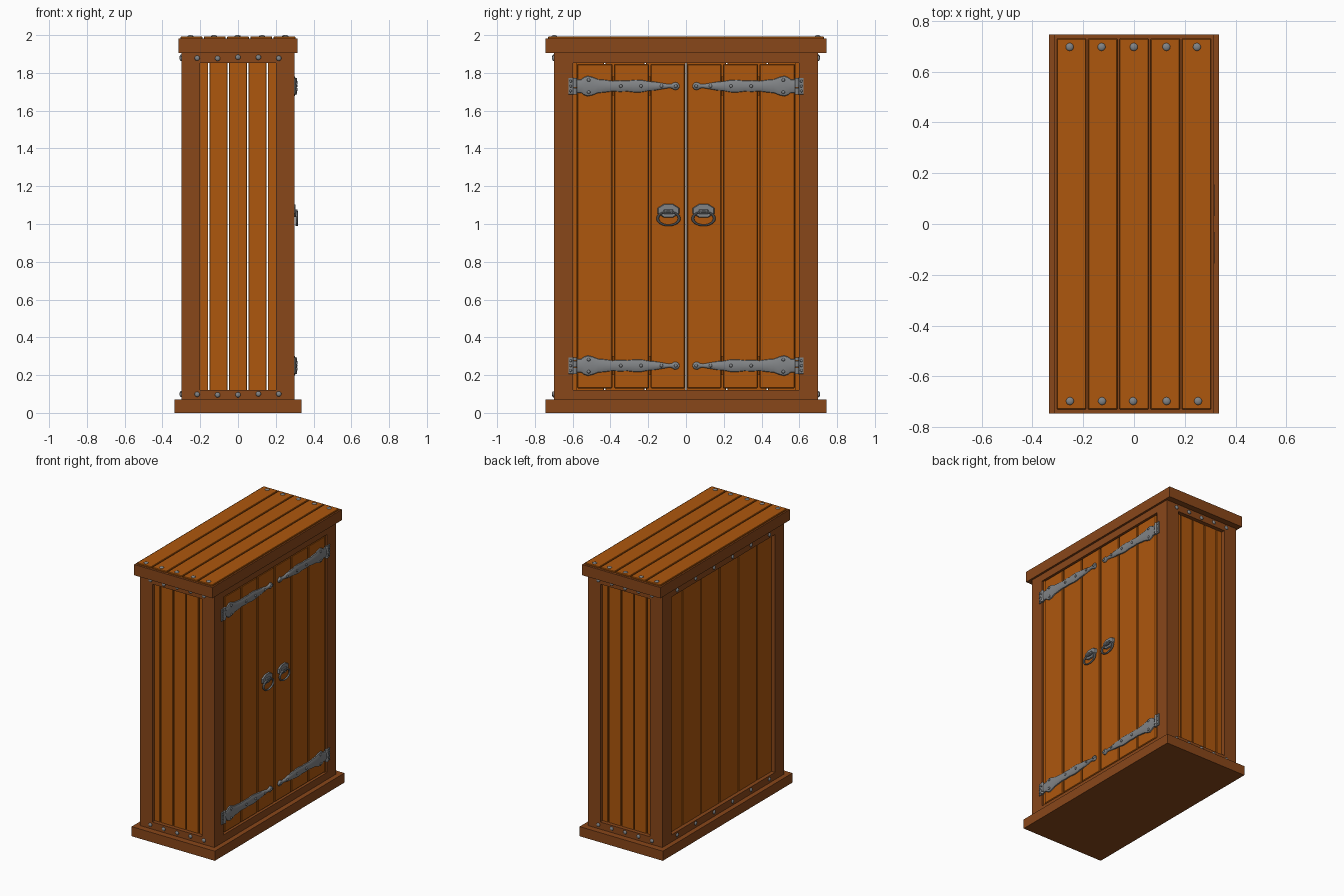
import bpy, bmesh, math, random
from mathutils import Matrix, Vector

if "Cube" in bpy.data.objects:
    bpy.data.objects.remove(bpy.data.objects["Cube"])

random.seed(4)


def material(name, rgb):
    m = bpy.data.materials.new(name)
    m.diffuse_color = (*rgb, 1)
    m.use_nodes = True
    m.node_tree.nodes["Principled BSDF"].inputs["Base Color"].default_value = m.diffuse_color
    return m


FRAME = material("dark_wood", (0.25, 0.063, 0.010))
PLANK = material("light_wood", (0.42, 0.095, 0.004))
IRON = material("iron", (0.22, 0.23, 0.24))


def finish(name, bm, mat, smooth=False):
    bmesh.ops.recalc_face_normals(bm, faces=bm.faces)
    me = bpy.data.meshes.new(name)
    bm.to_mesh(me)
    bm.free()
    me.materials.append(mat)
    ob = bpy.data.objects.new(name, me)
    bpy.context.collection.objects.link(ob)
    if smooth:
        bpy.ops.object.select_all(action='DESELECT')
        ob.select_set(True)
        bpy.context.view_layer.objects.active = ob
        bpy.ops.object.shade_smooth_by_angle(angle=math.radians(40))
    return ob


def box(name, x, y, z, mat, bevel=0.0):
    """Box given by (min, max) on each axis."""
    bm = bmesh.new()
    lo, hi = zip(*(sorted(r) for r in (x, y, z)))
    c = Vector([(a + b) / 2 for a, b in zip(lo, hi)])
    s = [b - a for a, b in zip(lo, hi)]
    bmesh.ops.create_cube(bm, size=1, matrix=Matrix.Translation(c) @ Matrix.Diagonal((*s, 1)))
    if bevel:
        bmesh.ops.bevel(bm, geom=bm.edges[:], offset=bevel, segments=1, affect='EDGES')
    return finish(name, bm, mat)


def bolts(name, points, normal, r=0.014, h=0.008):
    """A group of domed bolt heads facing along normal."""
    bm = bmesh.new()
    rot = Vector((0, 0, 1)).rotation_difference(Vector(normal)).to_matrix().to_4x4()
    for p in points:
        bmesh.ops.create_uvsphere(bm, u_segments=12, v_segments=8, radius=1,
                                  matrix=Matrix.Translation(p) @ rot @ Matrix.Diagonal((r, r, h, 1)))
    return finish(name, bm, IRON, True)


def cylinder(name, center, r, depth, segs=12):
    bm = bmesh.new()
    bmesh.ops.create_cone(bm, cap_ends=True, segments=segs, radius1=r, radius2=r, depth=depth,
                          matrix=Matrix.Translation(center))
    return finish(name, bm, IRON, True)


def jitter():
    return random.uniform(-0.004, 0.004)


# Plinth and crown
box("plinth", (-0.335, 0.335), (-0.745, 0.745), (0, 0.07), FRAME)
box("crown", (-0.315, 0.315), (-0.745, 0.745), (1.905, 1.983), FRAME)

# Top planks with bolts at both ends
for i in range(5):
    c = (i - 2) * 0.123
    box(f"top_plank_{i}", (c - 0.058, c + 0.058), (-0.73, 0.73), (1.96, 1.993), PLANK, 0.003)
bolts("top_bolts", [((i - 2) * 0.125 + jitter(), s * 0.697, 1.992) for i in range(5) for s in (-1, 1)],
      (0, 0, 1), 0.016)

# Corner posts
for sx in (-1, 1):
    for sy in (-1, 1):
        box(f"corner_post_{sx}_{sy}", (sx * 0.2, sx * 0.3), (sy * 0.597, sy * 0.7), (0.07, 1.905), FRAME)

# Rails along the bottom and top of all four faces
for name, z in (("bottom", (0.07, 0.122)), ("top", (1.853, 1.905))):
    for s in (-1, 1):
        box(f"{name}_side_rail_{s}", (-0.2, 0.2), (s * 0.64, s * 0.7), z, FRAME)
        box(f"{name}_long_rail_{s}", (s * 0.24, s * 0.3), (-0.597, 0.597), z, FRAME)

# Side planks and their bolts, set behind the frame
for s in (-1, 1):
    for i in range(5):
        c = (i - 2) * 0.103
        box(f"side_plank_{s}_{i}", (c - 0.048, c + 0.048), (s * 0.645, s * 0.672), (0.09, 1.88), PLANK, 0.002)
    bolts(f"side_bolts_{s}", [((i - 2) * 0.108, s * 0.701, z + jitter()) for i in range(5) for z in (0.098, 1.88)],
          (0, s, 0))

# Back planks and their bolts
for i in range(6):
    c = (i - 2.5) * 0.215
    box(f"back_plank_{i}", (-0.272, -0.245), (c - 0.104, c + 0.104), (0.09, 1.88), PLANK, 0.003)
bolts("back_bolts", [(-0.301, (i - 2.5) * 0.212, z + jitter()) for i in range(6) for z in (0.098, 1.88)],
      (-1, 0, 0))

# Strap hinge outline: (distance from cabinet centre, half height)
STRAP = [(0.578, 0.036), (0.555, 0.036), (0.54, 0.048), (0.52, 0.055), (0.495, 0.049), (0.465, 0.037),
         (0.43, 0.034), (0.39, 0.028), (0.35, 0.031), (0.31, 0.029), (0.27, 0.034), (0.235, 0.033),
         (0.2, 0.026), (0.17, 0.024), (0.13, 0.017), (0.09, 0.010), (0.075, 0.012), (0.065, 0.019),
         (0.054, 0.021), (0.043, 0.017), (0.035, 0.006)]
SECTION = [(-1, 0), (-0.92, 0.55), (-0.6, 0.85), (0, 1), (0.6, 0.85), (0.92, 0.55), (1, 0)]


def strap(name, s, z):
    bm = bmesh.new()
    rows = [[bm.verts.new((0.293 + 0.016 * d, s * y, z + h * k)) for k, d in SECTION] for y, h in STRAP]
    n = len(SECTION)
    for a, b in zip(rows, rows[1:]):
        for i in range(n):
            j = (i + 1) % n
            bm.faces.new((a[i], a[j], b[j], b[i]))
    bm.faces.new(rows[0])
    bm.faces.new(rows[-1])
    finish(name, bm, IRON, True)


for s, side in ((-1, "left"), (1, "right")):
    # Door planks and the narrow jamb beside them
    for i, (a, b) in enumerate(((0.005, 0.188), (0.195, 0.381), (0.389, 0.577))):
        box(f"{side}_door_plank_{i}", (0.265, 0.295), (s * a, s * b), (0.13, 1.847), PLANK, 0.005)
    box(f"{side}_door_jamb", (0.24, 0.288), (s * 0.581, s * 0.598), (0.122, 1.853), PLANK)
    # Door ledges tying the planks together inside
    for z in (0.25, 1.73):
        box(f"{side}_door_ledge_{z}", (0.245, 0.266), (s * 0.02, s * 0.56), (z - 0.05, z + 0.05), PLANK)

    # Strap hinges with frame leaf, knuckles and bolts
    for z, lvl in ((0.25, "lower"), (1.73, "upper")):
        tag = f"{lvl}_{side}"
        strap(f"{tag}_hinge_strap", s, z)
        box(f"{tag}_hinge_leaf", (0.296, 0.307), (s * 0.596, s * 0.623), (z - 0.044, z + 0.044), IRON, 0.002)
        for k in range(5):
            cylinder(f"{tag}_hinge_knuckle_{k}", (0.303, s * 0.588, z + (k - 2) * 0.0175),
                     0.012 if k % 2 else 0.0105, 0.0165)
        bolts(f"{tag}_leaf_bolts", [(0.307, s * 0.611, z + d) for d in (-0.026, 0, 0.026)], (1, 0, 0), 0.007, 0.005)
        pts = [(0.307, s * 0.515, z + 0.032), (0.307, s * 0.515, z - 0.032)]
        pts += [(0.309, s * y, z) for y in (0.345, 0.238, 0.13, 0.054)]
        bolts(f"{tag}_strap_bolts", pts, (1, 0, 0), 0.009, 0.006)

    # Handle: eight-sided plate, staple and oval ring
    y = s * 0.093
    bm = bmesh.new()
    bmesh.ops.create_cone(bm, cap_ends=True, segments=8, radius1=1, radius2=0.9, depth=1,
                          matrix=Matrix.Translation((0.299, y, 1.07)) @ Matrix.Diagonal((1, 0.064, 0.039, 1))
                          @ Matrix.Rotation(math.pi / 2, 4, 'Y') @ Matrix.Rotation(math.pi / 8, 4, 'Z')
                          @ Matrix.Diagonal((1, 1, 0.011, 1)))
    finish(f"{side}_handle_plate", bm, IRON)
    box(f"{side}_handle_staple", (0.3, 0.316), (y - 0.025, y + 0.025), (1.052, 1.078), IRON, 0.004)
    bpy.ops.mesh.primitive_torus_add(major_segments=32, minor_segments=10, major_radius=1, minor_radius=0.13)
    ring = bpy.context.object
    ring.name = f"{side}_handle_ring"
    ring.data.transform(Matrix.Translation((0.311, y, 1.029)) @ Matrix.Diagonal((0.055, 0.057, 0.036, 1))
                        @ Matrix.Rotation(math.pi / 2, 4, 'Y'))
    ring.data.materials.append(IRON)
    bpy.ops.object.shade_smooth_by_angle()
